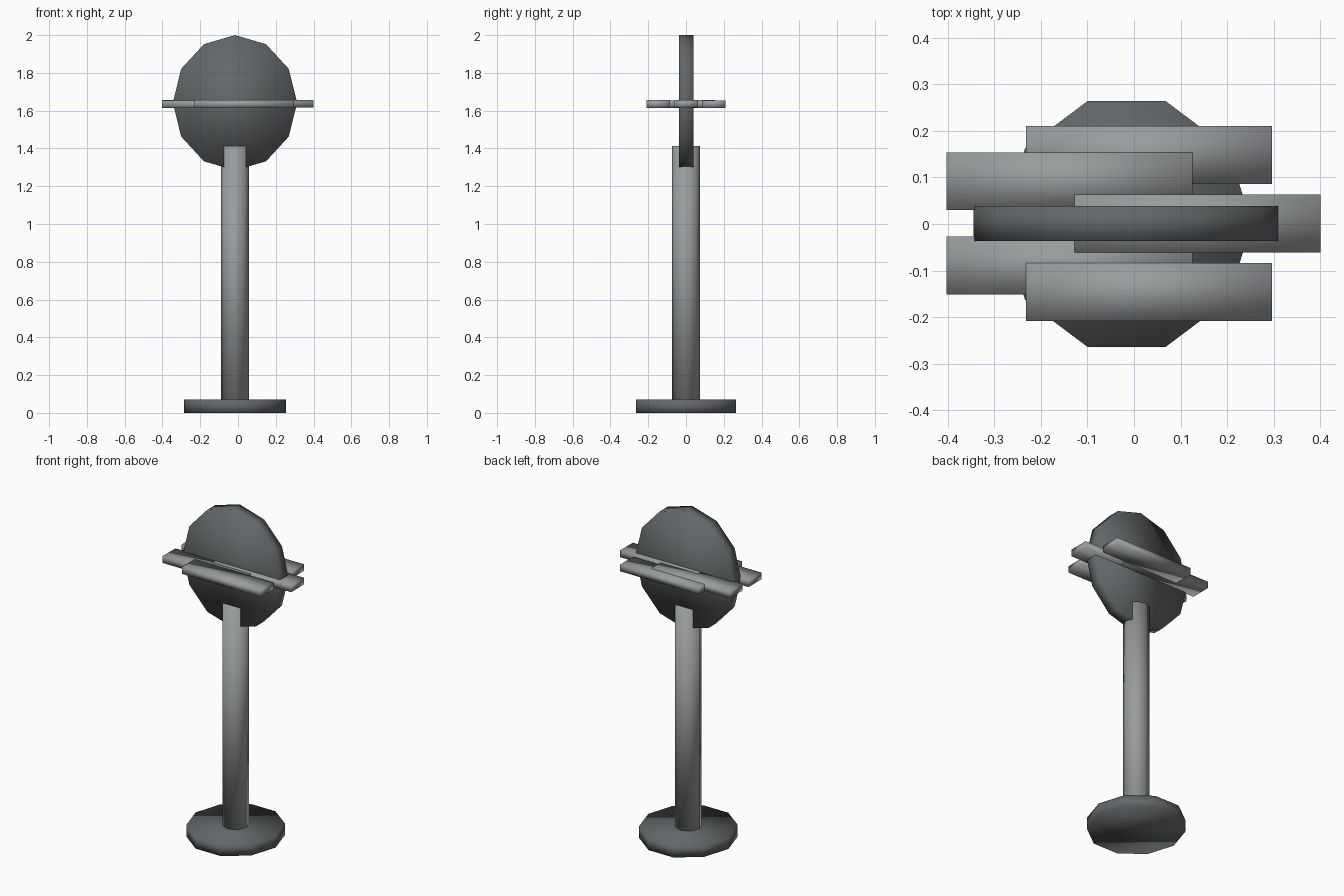
import bpy
from math import pi

cube = bpy.data.objects.get("Cube")
if cube:
    bpy.data.objects.remove(cube, do_unlink=True)


def make_material(name, colour):
    mat = bpy.data.materials.new(name)
    mat.use_nodes = True
    mat.diffuse_color = colour
    mat.node_tree.nodes["Principled BSDF"].inputs["Base Color"].default_value = colour
    return mat


dark_grey = make_material("dark grey", (0.125, 0.135, 0.14, 1))
light_grey = make_material("light grey", (0.32, 0.335, 0.34, 1))
AXIS_X = -0.016


def finish(name, mat, scale):
    obj = bpy.context.object
    obj.name = name
    obj.scale = scale
    bpy.ops.object.transform_apply(location=False, rotation=True, scale=True)
    obj.data.materials.append(mat)
    bpy.ops.object.shade_smooth()
    return obj


def cylinder(name, mat, sides, location, scale, rotation=(0, 0, 0)):
    # Unit cylinder with a corner on the x axis, scaled to its radii and half depth
    bpy.ops.mesh.primitive_cylinder_add(vertices=sides, radius=1, depth=2, location=location)
    obj = bpy.context.object
    obj.rotation_euler = (0, 0, pi / 2)
    bpy.ops.object.transform_apply(location=False, rotation=True, scale=False)
    obj.rotation_euler = rotation
    bpy.ops.object.transform_apply(location=False, rotation=True, scale=False)
    return finish(name, mat, scale)


# Foot, post and upright disc
cylinder("base", dark_grey, 10, (AXIS_X, 0, 0.035), (0.269, 0.278, 0.035))
cylinder("post", light_grey, 8, (AXIS_X, 0, 0.725), (0.074, 0.075, 0.688))
cylinder("disc", dark_grey, 12, (AXIS_X, 0.001, 1.642), (0.329, 0.038, 0.358), (pi / 2, 0, 0))

# Staggered flat slats crossing the disc: name, x centre, y centre, tiny lift
slats = [
    ("back_slat", 0.032, 0.148, 0),
    ("back_left_slat", -0.138, 0.092, 0.001),
    ("middle_slat", 0.136, 0.001, 0.002),
    ("front_left_slat", -0.138, -0.089, 0),
    ("front_slat", 0.032, -0.146, 0.001),
]
for name, x, y, lift in slats:
    bpy.ops.mesh.primitive_cube_add(size=1, location=(x, y, 1.634 + lift))
    finish(name, light_grey, (0.528, 0.124, 0.041))
